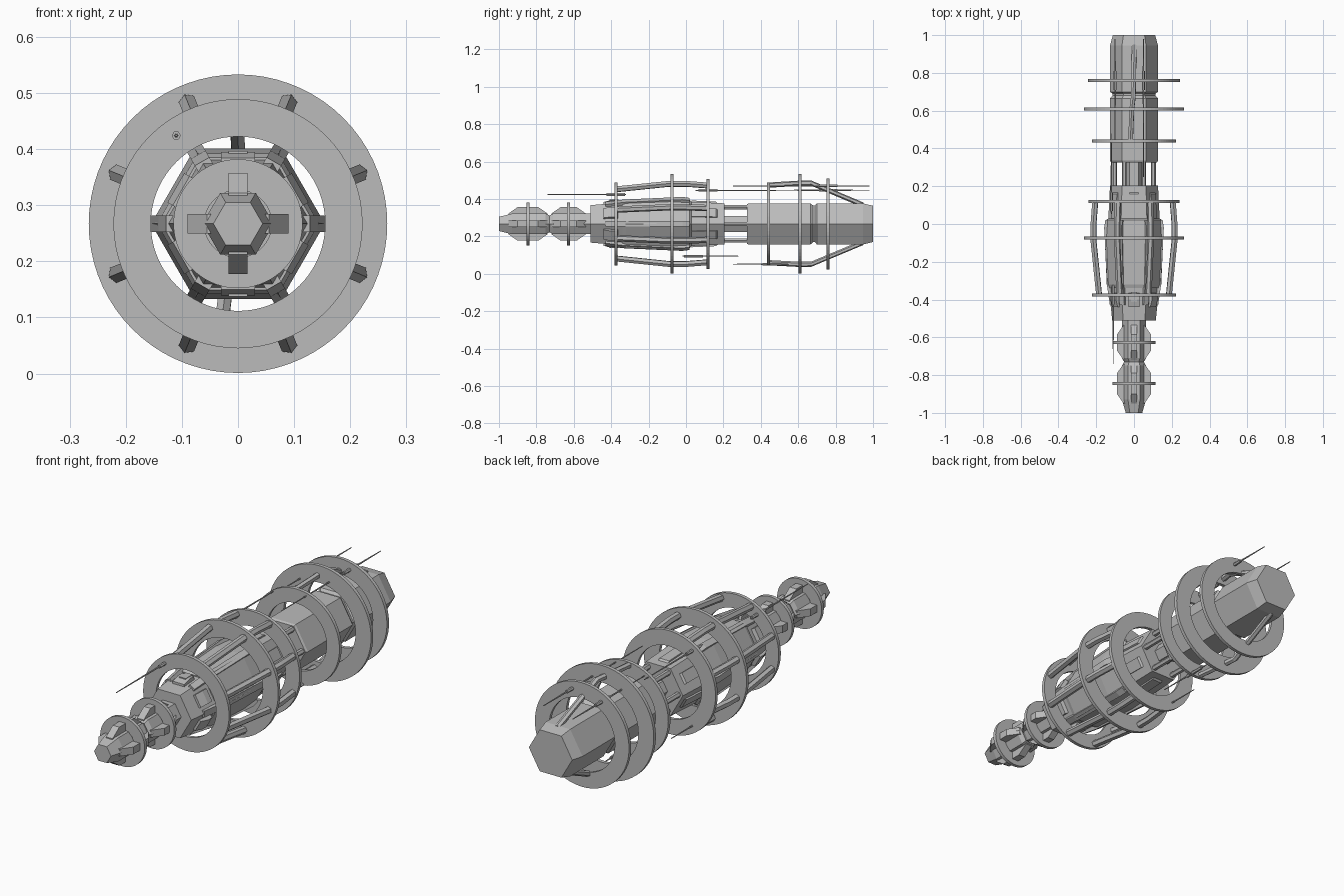
import bpy, bmesh, math
from mathutils import Vector

if "Cube" in bpy.data.objects:
    bpy.data.objects.remove(bpy.data.objects["Cube"])

AXIS = 0.267
HEX = math.cos(math.pi / 6)

grey = bpy.data.materials.new("hull grey")
grey.use_nodes = True
grey.diffuse_color = (0.5, 0.5, 0.5, 1)
grey.node_tree.nodes["Principled BSDF"].inputs["Base Color"].default_value = grey.diffuse_color


def finish(name, bm):
    bmesh.ops.recalc_face_normals(bm, faces=bm.faces)
    mesh = bpy.data.meshes.new(name)
    bm.to_mesh(mesh)
    bm.free()
    mesh.materials.append(grey)
    obj = bpy.data.objects.new(name, mesh)
    obj.location.z = AXIS
    bpy.context.collection.objects.link(obj)
    return obj


def polar(radius, degrees, y):
    a = math.radians(degrees)
    return Vector((radius * math.cos(a), y, radius * math.sin(a)))


def loft(bm, loops, closed=False):
    """Skin a list of point loops, capping the ends or joining them."""
    rows = [[bm.verts.new(p) for p in loop] for loop in loops]
    n = len(rows[0])
    pairs = list(zip(rows, rows[1:])) + ([(rows[-1], rows[0])] if closed else [])
    for a, b in pairs:
        for i in range(n):
            j = (i + 1) % n
            bm.faces.new((a[i], a[j], b[j], b[i]))
    if not closed:
        bm.faces.new(rows[0])
        bm.faces.new(rows[-1])


def hull(name, profile):
    """Hexagonal body from (y, flat-to-axis distance) pairs."""
    bm = bmesh.new()
    loft(bm, [[polar(d / HEX, k * 60, y) for k in range(6)] for y, d in profile])
    return finish(name, bm)


def ring(name, y, outer, inner, thick=0.016):
    bm = bmesh.new()
    h = thick / 2
    corners = ((outer, y - h), (outer, y + h), (inner, y + h), (inner, y - h))
    loft(bm, [[polar(r, k * 5, yy) for k in range(72)] for r, yy in corners], True)
    return finish(name, bm)


def rods(name, angles, path, size, twist=0):
    """Six-sided rods following (y, radius) paths at each angle."""
    bm = bmesh.new()
    for ang in angles:
        loops = []
        for i, (y, r) in enumerate(path):
            c = polar(r, ang + twist * i, y)
            loops.append([c + polar(size, ang + k * 60, 0) for k in range(6)])
        loft(bm, loops)
    return finish(name, bm)


def fins(name, angles, outline, width):
    """Flat plates from a (y, radius) outline at each angle."""
    bm = bmesh.new()
    for ang in angles:
        side = polar(width / 2, ang + 90, 0)
        loft(bm, [[polar(r, ang, y) + s for y, r in outline] for s in (-side, side)])
    return finish(name, bm)


def antenna(name, x, z, start, end, base):
    """Thin needle with a short thicker socket."""
    bm = bmesh.new()
    c = Vector((x, 0, z - AXIS))
    stations = ((start, 0.002), (base - 0.05, 0.004), (base - 0.05, 0.008),
                (base + 0.05, 0.008), (base + 0.05, 0.004), (end, 0.002))
    loft(bm, [[c + polar(r, k * 60, y) for k in range(6)] for y, r in stations])
    return finish(name, bm)


CROSS = range(0, 360, 90)
SIX = range(0, 360, 60)
EIGHT = [22.5 + 45 * k for k in range(8)]

# Nose
hull("nose", [(-1, 0.038), (-0.93, 0.055), (-0.75, 0.055), (-0.73, 0.045),
              (-0.71, 0.055), (-0.50, 0.055)])
for label, a, b in (("front", -0.95, -0.74), ("rear", -0.72, -0.535)):
    fins("nose_fins_" + label, CROSS,
         [(a, 0.03), (a, 0.055), (a + 0.05, 0.09), (b - 0.05, 0.09), (b, 0.055), (b, 0.03)], 0.034)
    ring("nose_ring_" + label, (a + b) / 2, 0.115, 0.06)

# Forward hull with its raised shell
hull("forward_hull", [(-0.51, 0.1), (-0.42, 0.108), (-0.33, 0.114), (0.02, 0.118), (0.205, 0.11)])
hull("forward_shell", [(-0.34, 0.118), (-0.32, 0.125), (-0.08, 0.134), (0.02, 0.128), (0.03, 0.118)])
fins("face_panels", [30 + k for k in SIX],
     [(-0.44, 0.1), (-0.44, 0.117), (-0.40, 0.128), (-0.37, 0.128), (-0.36, 0.1)], 0.06)
fins("spine_blocks", (90, 270),
     [(-0.41, 0.1), (-0.41, 0.13), (-0.36, 0.13), (-0.36, 0.1)], 0.034)
fins("corner_ribs", SIX,
     [(-0.43, 0.1), (-0.43, 0.128), (-0.33, 0.142), (-0.02, 0.158), (0.02, 0.152), (0.02, 0.1)], 0.03)
fins("rear_panels", [30 + k for k in SIX],
     [(0.03, 0.1), (0.03, 0.125), (0.16, 0.119), (0.18, 0.1)], 0.05)

# Open joint between the two hulls
hull("joint_core", [(0.18, 0.042), (0.36, 0.042)])
rods("joint_rods", SIX, [(0.18, 0.103), (0.36, 0.103)], 0.013)

# Rear hull
hull("rear_hull", [(0.325, 0.105), (0.335, 0.11), (0.665, 0.11), (0.68, 0.098),
                   (0.69, 0.098), (0.70, 0.11), (0.945, 0.11), (1.0, 0.097)])

# Large rings
for name, y, r in (("forward_ring_a", -0.375, 0.222), ("forward_ring_b", -0.075, 0.266),
                   ("forward_ring_c", 0.118, 0.241), ("rear_ring_a", 0.44, 0.222),
                   ("rear_ring_b", 0.61, 0.266), ("rear_ring_c", 0.76, 0.243)):
    ring(name, y, r, r * 0.7)

# Struts that carry the rings
rods("forward_struts", EIGHT,
     [(-0.375, 0.2), (-0.09, 0.232), (0.0, 0.232), (0.118, 0.222)], 0.017)
rods("rear_struts", (95, 265),
     [(0.44, 0.208), (0.61, 0.218), (0.67, 0.218), (0.95, 0.1)], 0.014, -2)

# Antennas
for name, data in {"antenna_front": (-0.11, 0.424, -0.74, -0.32, -0.375),
                   "antenna_mid_top": (-0.12, 0.446, 0.05, 0.48, 0.118),
                   "antenna_mid_low": (-0.12, 0.095, -0.02, 0.28, 0.04),
                   "antenna_rear_top": (0.05, 0.47, 0.25, 0.98, 0.76),
                   "antenna_rear_side": (-0.1, 0.447, 0.44, 0.98, 0.76),
                   "antenna_rear_low": (0.03, 0.052, 0.25, 0.55, 0.46)}.items():
    antenna(name, *data)
